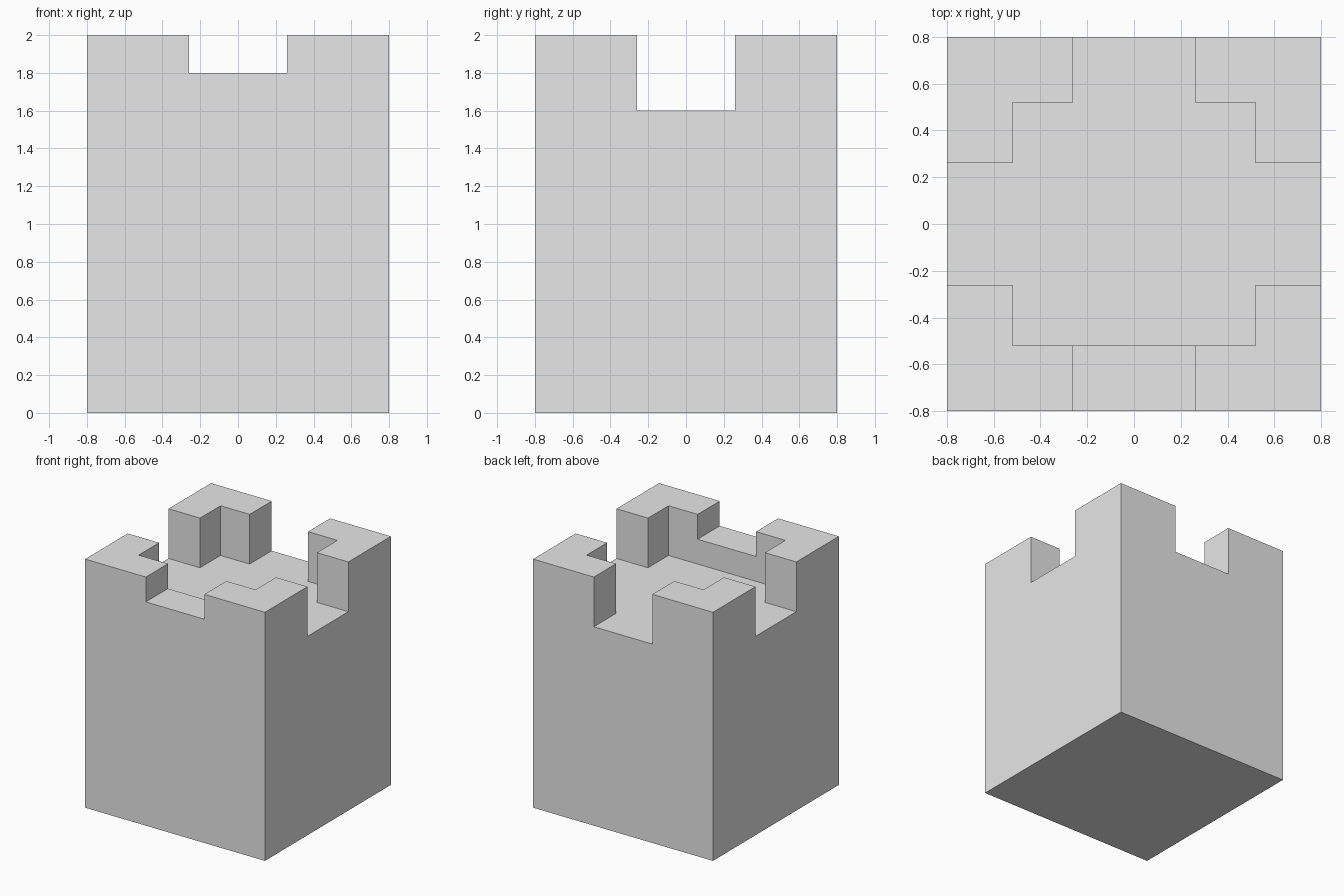
import bpy
import bmesh

cube = bpy.data.objects.get("Cube")
if cube:
    bpy.data.objects.remove(cube, do_unlink=True)

HALF, INNER, GAP = 0.8, 0.52, 0.26   # outer wall, inner wall, half gap width
FLOOR, STEP = 1.6, 0.2               # roof floor height, battlement step


def is_corner(x, y):
    return max(abs(x), abs(y)) > INNER and min(abs(x), abs(y)) > GAP


def is_front_sill(x, y):
    return abs(x) < GAP and y < -INNER


def raise_faces(bm, height, rule):
    """Extrude the top faces at a height whose centres fit the rule."""
    chosen = []
    for f in bm.faces:
        c = f.calc_center_median()
        if f.normal.z > 0.9 and abs(c.z - height) < 0.01 and rule(c.x, c.y):
            chosen.append(f)
    result = bmesh.ops.extrude_face_region(bm, geom=chosen)
    moved = [g for g in result["geom"] if isinstance(g, bmesh.types.BMVert)]
    bmesh.ops.translate(bm, verts=moved, vec=(0, 0, STEP))
    left_over = [f for f in chosen if f.is_valid]
    if left_over:
        bmesh.ops.delete(bm, geom=left_over, context="FACES")
    bm.normal_update()


# Tower block
bm = bmesh.new()
bmesh.ops.create_cube(bm, size=1)
for v in bm.verts:
    v.co = (v.co.x * 2 * HALF, v.co.y * 2 * HALF, (v.co.z + 0.5) * FLOOR)

# Mark out the battlement plan on the block
for cut in (-INNER, -GAP, GAP, INNER):
    for normal in ((1, 0, 0), (0, 1, 0)):
        bmesh.ops.bisect_plane(bm, geom=bm.verts[:] + bm.edges[:] + bm.faces[:],
                               plane_co=[cut * n for n in normal], plane_no=normal)
bm.normal_update()

# Corner battlements and the front sill rise together, then corners alone
raise_faces(bm, FLOOR, lambda x, y: is_corner(x, y) or is_front_sill(x, y))
raise_faces(bm, FLOOR + STEP, is_corner)

# Merge flat regions into clean faces
bmesh.ops.dissolve_limit(bm, angle_limit=0.01, verts=bm.verts[:], edges=bm.edges[:])
bmesh.ops.recalc_face_normals(bm, faces=bm.faces[:])

mesh = bpy.data.meshes.new("castle_tower")
bm.to_mesh(mesh)
bm.free()
tower = bpy.data.objects.new("castle_tower", mesh)
bpy.context.collection.objects.link(tower)

# Stone colour
stone = bpy.data.materials.new("light_grey_stone")
stone.use_nodes = True
colour = (0.8, 0.8, 0.8, 1)
stone.diffuse_color = colour
stone.node_tree.nodes["Principled BSDF"].inputs["Base Color"].default_value = colour
mesh.materials.append(stone)
